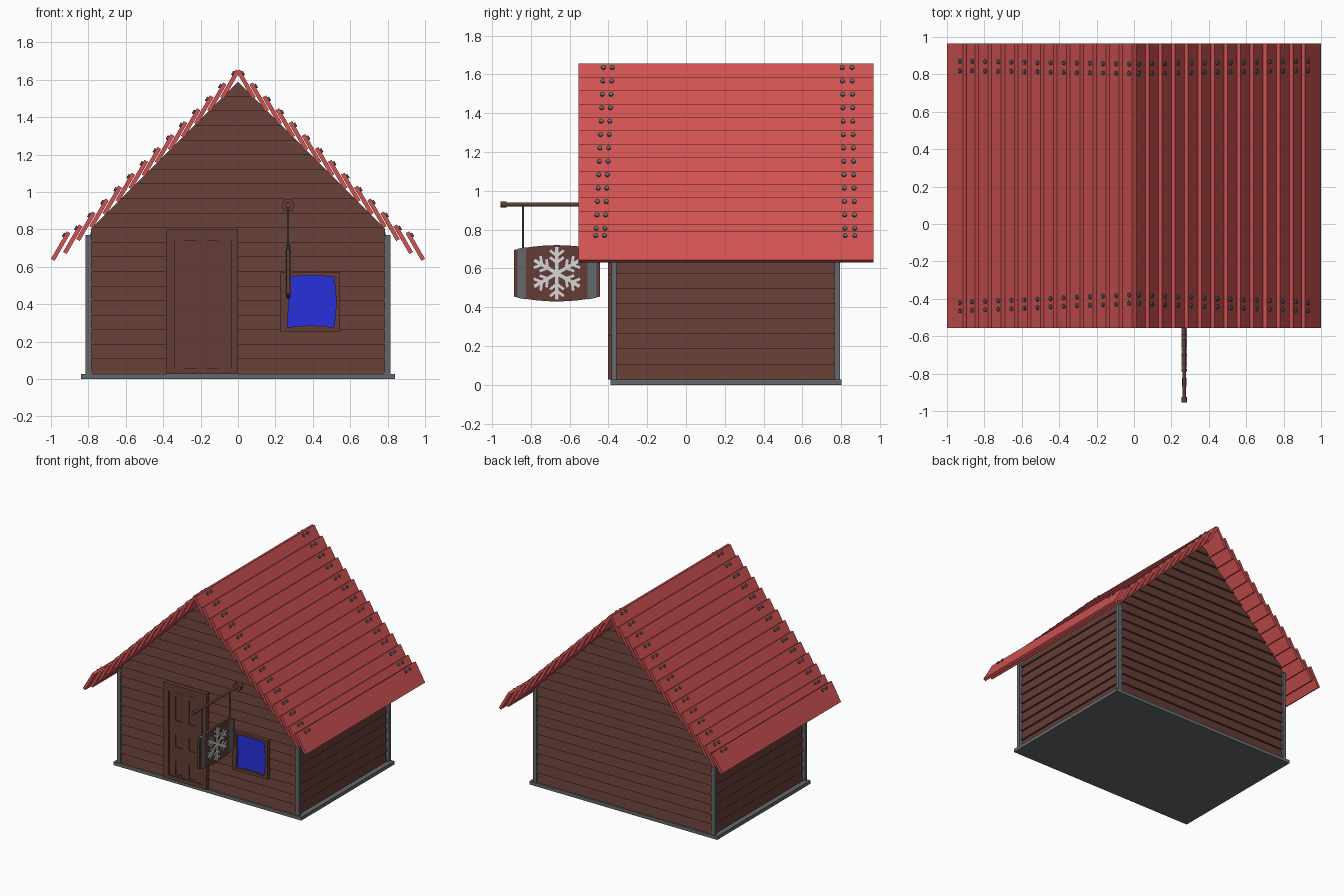
import bpy, bmesh, math
from mathutils import Matrix, Vector

cube = bpy.data.objects.get("Cube")
if cube:
    bpy.data.objects.remove(cube, do_unlink=True)


def material(name, rgb):
    m = bpy.data.materials.new(name)
    m.use_nodes = True
    m.diffuse_color = (*rgb, 1)
    m.node_tree.nodes["Principled BSDF"].inputs["Base Color"].default_value = (*rgb, 1)
    return m


WOOD = material("dark brown wood", (0.125, 0.046, 0.036))
RED = material("red roof paint", (0.64, 0.085, 0.085))
METAL = material("grey metal", (0.13, 0.14, 0.145))
GLASS = material("blue glass", (0.02, 0.03, 0.72))
FROST = material("pale frost", (0.68, 0.68, 0.68))

X, Y, Z = Vector((1, 0, 0)), Vector((0, 1, 0)), Vector((0, 0, 1))


def frame(u, v, origin=(0, 0, 0)):
    """Matrix whose local x, y, z are u, v and u cross v."""
    w = u.cross(v)
    m = Matrix((u, v, w)).transposed().to_4x4()
    m.translation = Vector(origin)
    return m


def prism(bm, pts, depth, m):
    """Extrude a 2D outline symmetrically along local z."""
    lo = [bm.verts.new(m @ Vector((x, y, -depth / 2))) for x, y in pts]
    hi = [bm.verts.new(m @ Vector((x, y, depth / 2))) for x, y in pts]
    bm.faces.new(lo[::-1])
    bm.faces.new(hi)
    for i in range(len(pts)):
        j = (i + 1) % len(pts)
        bm.faces.new((lo[i], lo[j], hi[j], hi[i]))


def box(bm, x0, x1, y0, y1, z0, z1):
    prism(bm, [(x0, y0), (x1, y0), (x1, y1), (x0, y1)], z1 - z0,
          Matrix.Translation((0, 0, (z0 + z1) / 2)))


def rod(bm, a, b, r, sides=8):
    a, b = Vector(a), Vector(b)
    rot = (b - a).to_track_quat('Z', 'Y').to_matrix().to_4x4()
    bmesh.ops.create_cone(bm, cap_ends=True, segments=sides, radius1=r, radius2=r,
                          depth=(b - a).length, matrix=Matrix.Translation((a + b) / 2) @ rot)


def finish(name, bm, mat, smooth=False):
    bmesh.ops.recalc_face_normals(bm, faces=bm.faces[:])
    me = bpy.data.meshes.new(name)
    bm.to_mesh(me)
    bm.free()
    me.materials.append(mat)
    ob = bpy.data.objects.new(name, me)
    bpy.context.collection.objects.link(ob)
    if smooth:
        bpy.ops.object.select_all(action='DESELECT')
        ob.select_set(True)
        bpy.context.view_layer.objects.active = ob
        bpy.ops.object.shade_smooth_by_angle(angle=math.radians(40))
    return ob


FRONT, BACK, MID = -0.36, 0.77, 0.205
SIDE, EAVE, APEX, FLOOR = 0.78, 0.8, 1.59, 0.028

# Floor slab
bm = bmesh.new()
box(bm, -0.84, 0.84, -0.39, 0.8, 0, FLOOR)
finish("floor_slab", bm, METAL)

# House core behind the siding
bm = bmesh.new()
prism(bm, [(-SIDE, FLOOR), (SIDE, FLOOR), (SIDE, EAVE - 0.03), (0, APEX - 0.03), (-SIDE, EAVE - 0.03)],
      BACK - FRONT, frame(X, Z, (0, MID, 0)))
finish("house_core", bm, WOOD)


# Lapped siding, clipped to the gable slope
def siding(name, out, origin, length, top):
    bm = bmesh.new()
    pitch, z = 0.078, FLOOR
    m = frame(out, Z, origin)
    while z < top:
        h = min(pitch, top - z)
        prism(bm, [(-0.01, z), (0.019, z), (0.004, z + h), (-0.01, z + h)], length, m)
        z += pitch
    for s in (-1, 1):
        cut = bmesh.ops.bisect_plane(bm, geom=bm.verts[:] + bm.edges[:] + bm.faces[:],
                                     plane_co=(0, 0, APEX), plane_no=(s, 0, 1), clear_outer=True)
        edges = [e for e in cut["geom_cut"] if isinstance(e, bmesh.types.BMEdge)]
        bmesh.ops.holes_fill(bm, edges=edges, sides=0)
    finish(name, bm, WOOD)


siding("front_siding", -Y, (0, FRONT, 0), 2 * SIDE + 0.01, APEX)
siding("back_siding", Y, (0, BACK, 0), 2 * SIDE + 0.01, APEX)
siding("left_siding", X, (SIDE, MID, 0), BACK - FRONT, EAVE)
siding("right_siding", -X, (-SIDE, MID, 0), BACK - FRONT, EAVE)

# Corner posts
bm = bmesh.new()
for s in (-1, 1):
    for y in (-0.385, 0.765):
        xs = sorted((s * 0.783, s * 0.815))
        box(bm, *xs, y, y + 0.028, FLOOR, 0.77)
finish("corner_posts", bm, METAL)

# Roof planks, each steeper than the slope, with paired bolts at both ends
planks, bolts = bmesh.new(), bmesh.new()
COUNT, LENGTH, THICK = 14, 0.17, 0.022
for s in (-1, 1):
    down = Vector((s * 0.5, 0, -0.866))
    out = Vector((s * 0.866, 0, 0.5))
    for k in range(COUNT):
        last = k == COUNT - 1
        top = Vector((s * (0.915 if last else 0.01 + 0.07 * k), 0,
                      0.79 if last else 1.655 - 0.069 * k))
        prism(planks, [(0, 0), (LENGTH, 0), (LENGTH, -THICK), (0, -THICK)], 1.52,
              frame(down, out, top + Y * MID))
        t = k / (COUNT - 1)
        for y in (-0.38 - 0.04 * t, -0.425 - 0.04 * t, 0.805 + 0.015 * t, 0.855 + 0.015 * t):
            p = top + down * 0.025 + Y * y
            rod(bolts, p - out * 0.01, p + out * 0.01, 0.012)
finish("roof_planks", planks, RED)
finish("roof_bolts", bolts, METAL)

# Door leaf, stiles and rails, and surround
bm = bmesh.new()
box(bm, -0.35, -0.03, -0.386, -0.35, 0.04, 0.75)
finish("door_leaf", bm, WOOD)
bm = bmesh.new()
for x0, x1 in ((-0.337, -0.285), (-0.22, -0.165), (-0.107, -0.04)):
    box(bm, x0, x1, -0.394, -0.38, 0.06, 0.74)
for z0, z1 in ((0.06, 0.075), (0.18, 0.295), (0.4, 0.51), (0.705, 0.74)):
    box(bm, -0.337, -0.04, -0.393, -0.38, z0, z1)
finish("door_stiles_and_rails", bm, WOOD)
bm = bmesh.new()
box(bm, -0.385, -0.34, -0.402, -0.35, FLOOR, 0.8)
box(bm, -0.037, 0, -0.402, -0.35, FLOOR, 0.8)
box(bm, -0.34, -0.037, -0.402, -0.35, 0.74, 0.8)
box(bm, -0.34, -0.037, -0.402, -0.35, FLOOR, 0.06)
finish("door_surround", bm, WOOD)

# Window pane and hand-hewn frame
bm = bmesh.new()
box(bm, 0.24, 0.535, -0.388, -0.35, 0.265, 0.56)
finish("window_pane", bm, GLASS)
bm = bmesh.new()
face = frame(X, Z, (0, -0.376, 0))
for bar in ([(0.225, 0.255), (0.262, 0.255), (0.272, 0.41), (0.262, 0.57), (0.225, 0.57)],
            [(0.545, 0.57), (0.512, 0.57), (0.526, 0.41), (0.512, 0.255), (0.545, 0.255)],
            [(0.235, 0.545), (0.39, 0.555), (0.535, 0.545), (0.535, 0.57), (0.235, 0.57)],
            [(0.235, 0.255), (0.535, 0.255), (0.535, 0.275), (0.39, 0.287), (0.235, 0.275)]):
    prism(bm, bar, 0.05, face)
finish("window_frame", bm, WOOD)

# Sign bracket: wall rose, pole and end knob
SX, SY, SZ = 0.268, -0.665, 0.575
bm = bmesh.new()
rod(bm, (SX, -0.36, 0.93), (SX, -0.4, 0.93), 0.035, 12)
rod(bm, (SX, -0.38, 0.93), (SX, -0.95, 0.93), 0.01, 12)
rod(bm, (SX, -0.925, 0.93), (SX, -0.955, 0.93), 0.015, 12)
finish("sign_bracket", bm, WOOD, smooth=True)

# Hanging rods
bm = bmesh.new()
for y in (SY - 0.175, SY + 0.175):
    rod(bm, (SX, y, 0.93), (SX, y, 0.69), 0.005)
finish("sign_hangers", bm, METAL)


# Barrel-shaped board with two straps
def edge_height(y):
    return 0.145 - 0.025 * (y / 0.222) ** 2


def bowed(y0, y1, extra=0.0, n=8):
    ys = [y0 + (y1 - y0) * i / n for i in range(n + 1)]
    return [(y, -edge_height(y) - extra) for y in ys] + [(y, edge_height(y) + extra) for y in ys[::-1]]


sign = frame(Y, Z, (SX, SY, SZ))
bm = bmesh.new()
prism(bm, bowed(-0.222, 0.222), 0.018, sign)
finish("sign_board", bm, WOOD)
bm = bmesh.new()
for s in (-1, 1):
    prism(bm, bowed(*sorted((s * 0.158, s * 0.203)), extra=0.002, n=3), 0.024, sign)
finish("sign_straps", bm, METAL)

# Snowflake on both faces of the board
bm = bmesh.new()


def bar(m, length, width):
    prism(bm, [(0, -width), (length, -width), (length, width), (0, width)], 0.03, m)


for i in range(6):
    arm = sign @ Matrix.Rotation(math.radians(30 + 60 * i), 4, 'Z')
    bar(arm, 0.135, 0.009)
    for along, size in ((0.055, 0.045), (0.09, 0.045)):
        for s in (-1, 1):
            bar(arm @ Matrix.Translation((along, 0, 0)) @ Matrix.Rotation(s * math.radians(52), 4, 'Z'),
                size, 0.007)
finish("snowflake", bm, FROST)
